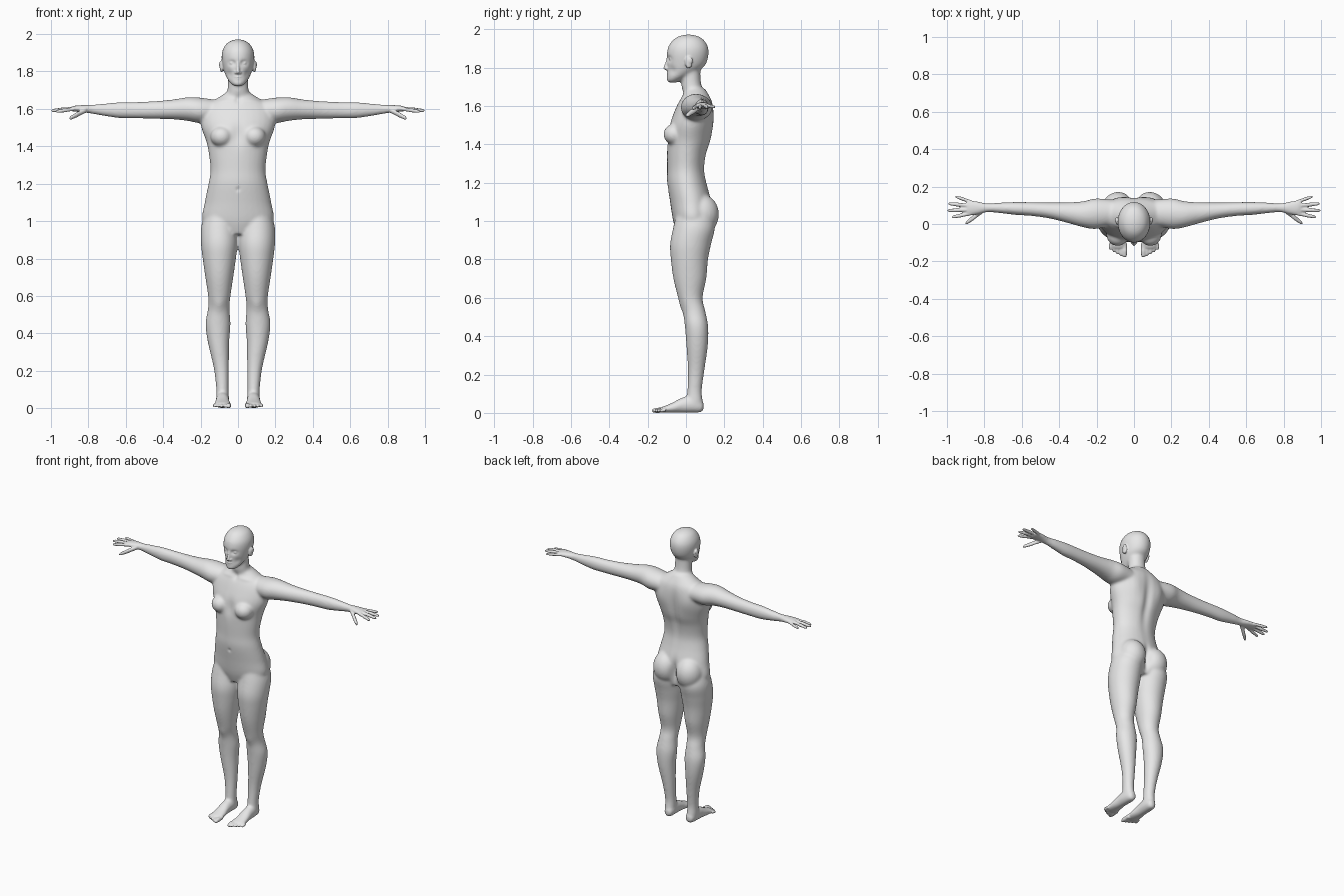
import bpy
import bmesh
from math import cos, sin, pi, exp
from mathutils import Vector, Matrix

cube = bpy.data.objects.get("Cube")
if cube:
    bpy.data.objects.remove(cube, do_unlink=True)

BOTH = (1, -1)
CENTRE = (1,)


def place(axis, t, a, b):
    """Point at distance t along an axis, offset by a and b across it."""
    return {"x": (t, a, b), "y": (a, t, b), "z": (a, b, t)}[axis]


def smooth_path(rows, steps):
    """Catmull-Rom curve through section rows."""
    pts = [Vector(r) for r in rows]
    pts = [pts[0]] + pts + [pts[-1]]
    out = []
    for p, q, r, s in zip(pts, pts[1:], pts[2:], pts[3:]):
        for k in range(steps):
            u = k / steps
            out.append(0.5 * (2 * q + (r - p) * u + (2 * p - 5 * q + 4 * r - s) * u * u
                              + (3 * q - p - 3 * r + s) * u ** 3))
    return out + [pts[-1]]


def loft(bm, axis, rows, sides=CENTRE, steps=5, segments=32):
    """Skin elliptical sections: distance, two centre offsets, two radii."""
    for side in sides:
        rings = []
        for t, a, b, ra, rb in smooth_path(rows, steps):
            ring = []
            for i in range(segments):
                angle = 2 * pi * i / segments
                x, y, z = place(axis, t, a + ra * cos(angle), b + rb * sin(angle))
                ring.append(bm.verts.new((side * x, y, z)))
            rings.append(ring)
        for low, high in zip(rings, rings[1:]):
            for i in range(segments):
                j = (i + 1) % segments
                bm.faces.new((low[i], low[j], high[j], high[i]))
        bm.faces.new(rings[0][::-1])
        bm.faces.new(rings[-1])


def blob(bm, centre, radii, sides=BOTH):
    """Ellipsoid, mirrored when both sides are asked for."""
    for side in sides:
        x, y, z = centre
        matrix = Matrix.Translation((side * x, y, z)) @ Matrix.Diagonal((*radii, 1))
        bmesh.ops.create_uvsphere(bm, u_segments=24, v_segments=16, radius=1, matrix=matrix)


def digit(bm, axis, base, tip, radius):
    """Finger or toe with a rounded end."""
    base, tip = Vector(base), Vector(tip)
    k = "xyz".index(axis)
    rows = []
    for f, s in ((0, 1.05), (0.35, 0.95), (0.5, 1.05), (0.75, 0.9), (0.92, 0.75), (1, 0.25)):
        p = base.lerp(tip, f)
        rows.append((p[k], *[p[i] for i in range(3) if i != k], radius * s, radius * s))
    loft(bm, axis, rows, BOTH, 3, 14)


def fuse(bm, voxel, rounds):
    """Merge overlapping volumes into one skin and relax it."""
    bmesh.ops.recalc_face_normals(bm, faces=bm.faces)
    mesh = bpy.data.meshes.new("fusing")
    bm.to_mesh(mesh)
    bm.free()
    helper = bpy.data.objects.new("fusing", mesh)
    bpy.context.scene.collection.objects.link(helper)
    remesh = helper.modifiers.new("skin", "REMESH")
    remesh.mode = "VOXEL"
    remesh.voxel_size = voxel
    relax = helper.modifiers.new("relax", "SMOOTH")
    relax.factor = 0.5
    relax.iterations = rounds
    graph = bpy.context.evaluated_depsgraph_get()
    result = bpy.data.meshes.new_from_object(helper.evaluated_get(graph))
    bpy.data.objects.remove(helper, do_unlink=True)
    bpy.data.meshes.remove(mesh)
    return result


def sculpt(bm, centre, reach, push, sides=BOTH):
    """Soft push of the surface around a point."""
    push = Vector(push)
    for side in sides:
        cx, cy, cz = side * centre[0], centre[1], centre[2]
        for v in bm.verts:
            dz = (v.co.z - cz) / reach[2]
            if abs(dz) < 2.5:
                d = dz * dz + ((v.co.x - cx) / reach[0]) ** 2 + ((v.co.y - cy) / reach[1]) ** 2
                if d < 6:
                    w = exp(-d)
                    v.co += Vector((push.x * side, push.y, push.z)) * w


core = bmesh.new()

# torso
loft(core, "z", [
    (.93, 0, .035, .10, .08), (1.0, 0, .035, .188, .102), (1.1, 0, .025, .178, .108),
    (1.2, 0, .005, .158, .103), (1.27, 0, 0, .147, .098), (1.35, 0, .005, .155, .104),
    (1.42, 0, .017, .168, .115), (1.5, 0, .028, .196, .115), (1.57, 0, .042, .2, .103),
    (1.62, 0, .05, .175, .088), (1.655, 0, .052, .115, .07), (1.69, 0, .045, .06, .055)])

# neck
loft(core, "z", [
    (1.6, 0, .05, .08, .06), (1.66, 0, .045, .068, .06), (1.7, 0, .03, .057, .053),
    (1.75, 0, .026, .054, .05), (1.82, 0, .025, .054, .05)])

# head
loft(core, "z", [
    (1.722, 0, -.07, .022, .022), (1.732, 0, -.064, .036, .037), (1.752, 0, -.045, .053, .054),
    (1.785, 0, -.013, .069, .084), (1.82, 0, .003, .08, .102), (1.87, 0, .009, .088, .109),
    (1.91, 0, .011, .084, .103), (1.945, 0, .013, .065, .079), (1.963, 0, .013, .041, .051),
    (1.972, 0, .013, .012, .015)])

# arms and palms
loft(core, "x", [
    (.10, .06, 1.59, .065, .055), (.2, .055, 1.592, .082, .068), (.27, .052, 1.599, .07, .063),
    (.35, .06, 1.597, .056, .053), (.45, .072, 1.594, .043, .047), (.55, .08, 1.593, .037, .044),
    (.63, .083, 1.593, .035, .043), (.71, .086, 1.595, .029, .034), (.78, .087, 1.598, .024, .025),
    (.83, .086, 1.601, .035, .02), (.875, .086, 1.601, .043, .016), (.9, .087, 1.599, .04, .011)],
    BOTH)

# legs
loft(core, "z", [
    (1.06, .09, .04, .08, .085), (.97, .1, .042, .097, .108), (.88, .1, .024, .098, .107),
    (.8, .1, .018, .089, .097), (.7, .1, .02, .075, .086), (.6, .1, .023, .06, .064),
    (.53, .103, .042, .058, .059), (.45, .107, .055, .067, .061), (.35, .104, .058, .057, .056),
    (.22, .09, .053, .041, .043), (.12, .084, .045, .034, .038), (.06, .083, .045, .034, .042),
    (.03, .083, .045, .03, .04)], BOTH)

# feet
loft(core, "y", [
    (.092, .08, .035, .014, .018), (.078, .08, .035, .029, .033), (.03, .082, .044, .036, .044),
    (-.02, .083, .04, .036, .04), (-.07, .083, .027, .042, .027), (-.11, .083, .019, .045, .018),
    (-.135, .083, .016, .038, .012)], BOTH)

# chest and seat volumes
blob(core, (.088, -.058, 1.452), (.06, .06, .055))
blob(core, (.085, .08, 1.035), (.088, .092, .105))

body_core = fuse(core, .007, 14)
shape = bmesh.new()
shape.from_mesh(body_core)
bpy.data.meshes.remove(body_core)

# surface modelling: eye sockets, temples, spine, cleft, blades, breastbone, navel, knees
sculpt(shape, (.032, -.092, 1.845), (.019, .03, .013), (0, .013, 0))
sculpt(shape, (.055, -.085, 1.785), (.02, .03, .02), (-.004, .006, 0))
sculpt(shape, (0, .13, 1.42), (.028, .06, .17), (0, -.014, 0), CENTRE)
sculpt(shape, (0, .15, 1.02), (.02, .08, .075), (0, -.03, 0), CENTRE)
sculpt(shape, (.1, .14, 1.52), (.05, .05, .07), (0, .008, 0))
sculpt(shape, (0, -.1, 1.46), (.03, .05, .06), (0, .01, 0), CENTRE)
sculpt(shape, (0, -.03, 1.65), (.015, .03, .02), (0, .01, 0), CENTRE)
sculpt(shape, (.09, -.02, 1.645), (.06, .04, .012), (0, -.006, 0))
sculpt(shape, (0, -.1, 1.17), (.009, .03, .011), (0, .007, 0), CENTRE)
sculpt(shape, (.1, -.03, .55), (.03, .03, .035), (0, -.006, 0))

# nose, nostrils, eyes, lips, ears
loft(shape, "z", [
    (1.785, 0, -.096, .009, .008), (1.795, 0, -.1, .011, .018), (1.805, 0, -.1, .01, .016),
    (1.825, 0, -.095, .008, .013), (1.855, 0, -.09, .009, .009)], steps=4)
blob(shape, (.011, -.097, 1.794), (.008, .01, .007))
blob(shape, (.032, -.073, 1.844), (.015, .0145, .012))
blob(shape, (0, -.091, 1.771), (.022, .01, .0055), CENTRE)
blob(shape, (0, -.09, 1.76), (.019, .01, .006), CENTRE)
blob(shape, (.088, .014, 1.827), (.01, .02, .032))
blob(shape, (.094, .02, 1.836), (.007, .016, .02))

# fingers and thumbs
digit(shape, "x", (.875, .056, 1.6), (.975, .036, 1.585), .0105)
digit(shape, "x", (.88, .076, 1.602), (.999, .072, 1.59), .0105)
digit(shape, "x", (.88, .098, 1.602), (.994, .109, 1.592), .0105)
digit(shape, "x", (.87, .118, 1.6), (.958, .148, 1.594), .0095)
digit(shape, "x", (.81, .07, 1.595), (.902, .002, 1.548), .014)

# toes
for i, (reach, size) in enumerate(zip((.178, .172, .163, .152, .138), (.014, .01, .01, .009, .009))):
    x = .05 + .019 * i
    digit(shape, "y", (x, -.105, .016), (x, -reach, .011), size)

for v in shape.verts:
    v.co.z = max(v.co.z, 0)
skin = fuse(shape, .005, 2)
for v in skin.vertices:
    v.co.z = max(v.co.z, 0)

# finished body
grey = bpy.data.materials.new("plain grey")
grey.use_nodes = True
tone = (.8, .8, .8, 1)
grey.diffuse_color = tone
grey.node_tree.nodes["Principled BSDF"].inputs["Base Color"].default_value = tone
skin.name = "body"
skin.materials.clear()
skin.materials.append(grey)
skin.polygons.foreach_set("use_smooth", [True] * len(skin.polygons))
body = bpy.data.objects.new("body", skin)
bpy.context.scene.collection.objects.link(body)
